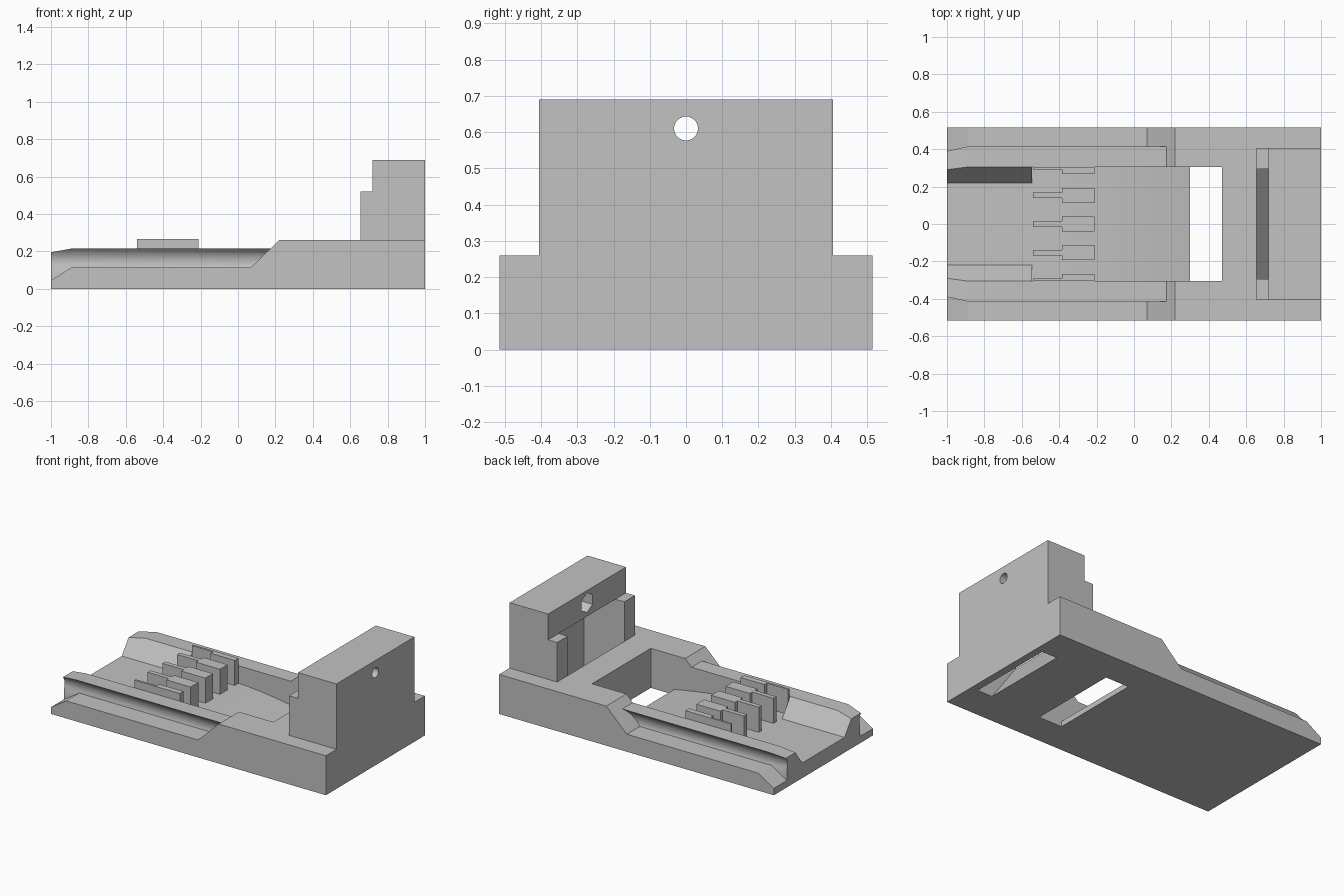
import bpy, bmesh, math
from mathutils import Vector

cube = bpy.data.objects.get("Cube")
if cube:
    bpy.data.objects.remove(cube)

grey = bpy.data.materials.new("plain_grey")
grey.use_nodes = True
grey.diffuse_color = (0.54, 0.54, 0.54, 1)
grey.node_tree.nodes["Principled BSDF"].inputs["Base Color"].default_value = (0.54, 0.54, 0.54, 1)


def prism(name, points, axis, lo, hi):
    """Extrude a 2D profile along an axis; the points use the other two axes in order."""
    bm = bmesh.new()

    def place(p, t):
        co = list(p)
        co.insert("xyz".index(axis), t)
        return Vector(co)

    face = bm.faces.new([bm.verts.new(place(p, lo)) for p in points])
    out = bmesh.ops.extrude_face_region(bm, geom=[face])
    moved = [v for v in out["geom"] if isinstance(v, bmesh.types.BMVert)]
    bmesh.ops.translate(bm, verts=moved, vec=place((0, 0), hi - lo))
    bmesh.ops.recalc_face_normals(bm, faces=bm.faces)
    mesh = bpy.data.meshes.new(name)
    bm.to_mesh(mesh)
    bm.free()
    mesh.materials.append(grey)
    ob = bpy.data.objects.new(name, mesh)
    bpy.context.collection.objects.link(ob)
    return ob


def combine(target, tool, operation):
    """Apply a boolean and discard the tool."""
    tool.hide_render = True
    mod = target.modifiers.new("cut", 'BOOLEAN')
    mod.object, mod.operation, mod.solver = tool, operation, 'EXACT'
    bpy.context.view_layer.objects.active = target
    bpy.ops.object.modifier_apply(modifier=mod.name)
    bpy.data.objects.remove(tool)


def polygon(radius, sides, centre):
    return [(radius * math.sin(2 * math.pi * i / sides),
             centre + radius * math.cos(2 * math.pi * i / sides)) for i in range(sides)]


# Base plate: raised rear, sloped shoulder, low side ledges, bevelled nose
body = prism("body", [(-1, 0), (1, 0), (1, .26), (.22, .26), (.07, .115),
                      (-.89, .115), (-1, .045)], "y", -.515, .515)

# Side rails with a concave undercut on the outside
half = [(.38, .02), (.38, .115), (.375, .13), (.374, .148), (.377, .168),
        (.383, .183), (.392, .197), (.414, .215)]
rails = prism("rails", half + [(-y, z) for y, z in reversed(half)], "x", -1, .21)
combine(rails, prism("nose_bevel", [(-1.1, .177), (-.89, .215), (-.89, .3), (-1.1, .3)],
                     "y", -.6, .6), 'DIFFERENCE')
combine(body, rails, 'UNION')

# Rear upright block with a stepped front
block = prism("block", [(.655, .2), (1, .2), (1, .69), (.72, .69), (.72, .52), (.655, .52)],
              "y", -.405, .405)
combine(body, block, 'UNION')

# Trough with sloped sides at the open end
combine(body, prism("trough", [(-.22, .1), (.22, .1), (.305, .215), (.305, .5),
                               (-.305, .5), (-.305, .215)], "x", -1.1, -.54), 'DIFFERENCE')

# Straight trough, gently falling floor, and window through the plate
floor = [(-.21 + .051 * i, .1 - .065 * (i / 10) ** 1.5) for i in range(11)]
combine(body, prism("window", [(-.545, .1)] + floor + [(.3, -.1), (.47, -.1), (.47, .5),
                                                       (-.545, .5)],
                    "y", -.305, .305), 'DIFFERENCE')

# Chute running from the block's front down through the underside
combine(body, prism("chute", [(.6, .262), (.655, .26), (.911, -.1), (.95, -.1), (.95, .52),
                              (.72, .52), (.719, .56), (.6, .56)],
                    "y", -.295, .295), 'DIFFERENCE')

# Bolt hole with a hexagonal nut pocket
combine(body, prism("bolt_hole", polygon(.033, 32, .61), "x", .6, 1.1), 'DIFFERENCE')
combine(body, prism("nut_pocket", polygon(.064, 6, .61), "x", .6, .82), 'DIFFERENCE')

# Comb walls: thin at the front, thick behind
for k in range(-2, 3):
    c = k * .153

    def side(offset):
        return max(-.305, min(.305, c + offset))

    prism(f"comb_wall_{k + 3}", [(-.54, side(-.015)), (-.385, side(-.015)), (-.385, side(-.04)),
                                 (-.21, side(-.04)), (-.21, side(.04)), (-.385, side(.04)),
                                 (-.385, side(.015)), (-.54, side(.015))], "z", .09, .265)

# Smooth only the curved groove, floor and hole
bpy.ops.object.select_all(action='DESELECT')
body.select_set(True)
bpy.context.view_layer.objects.active = body
bpy.ops.object.shade_smooth_by_angle(angle=math.radians(28))
